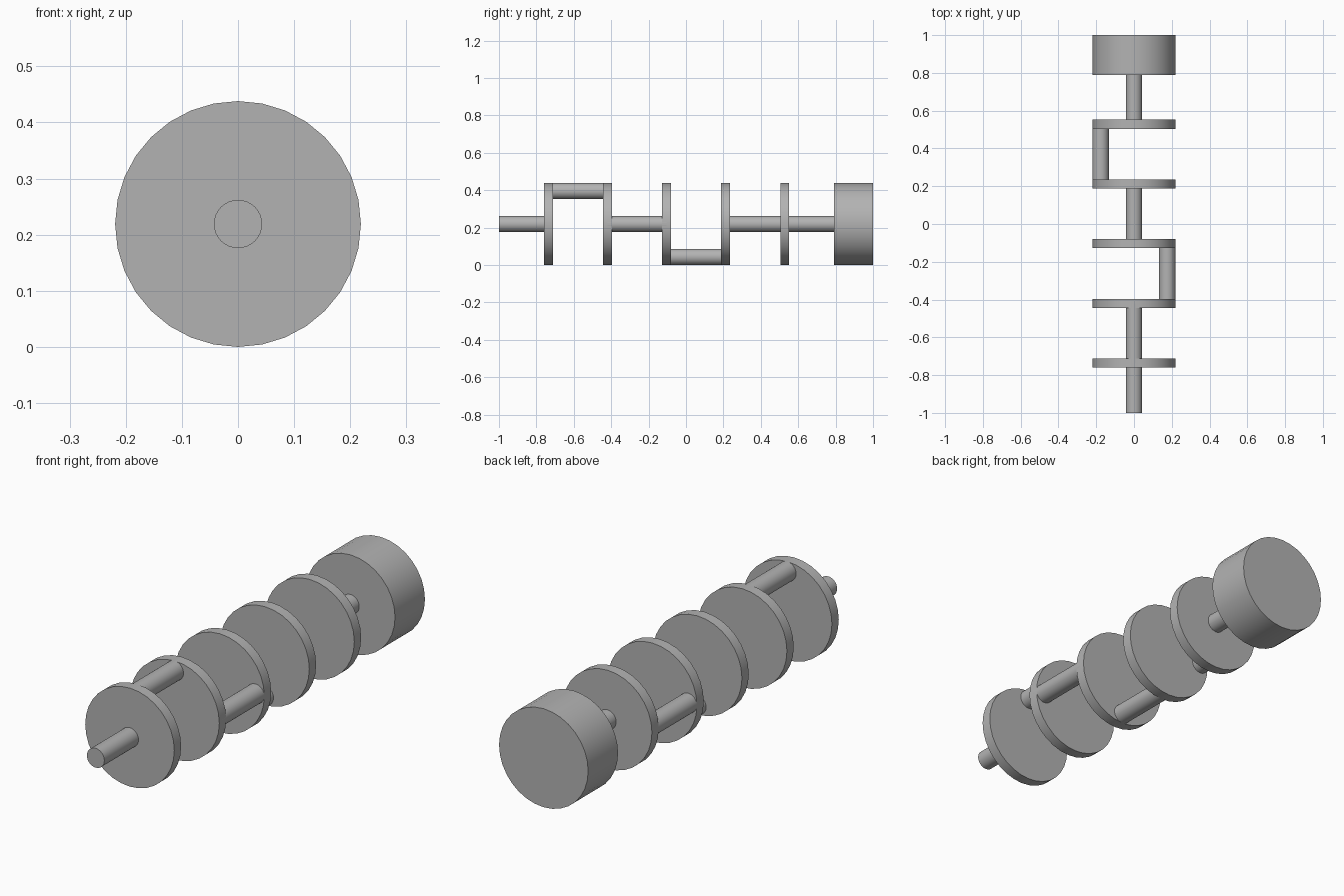
import bpy
from math import radians, sin, cos, pi

cube = bpy.data.objects.get("Cube")
if cube:
    bpy.data.objects.remove(cube, do_unlink=True)

R = 0.219           # web and flywheel radius
SHAFT_R = 0.043     # shaft and pin radius
THROW = R - SHAFT_R # distance of pins from the axis
AXIS_Z = R
WEB = 0.048         # web thickness
PITCH = 0.316       # web spacing
FIRST = -0.76       # front face of the first web

steel = bpy.data.materials.new("steel grey")
steel.use_nodes = True
grey = (0.45, 0.45, 0.45, 1)
steel.diffuse_color = grey
steel.node_tree.nodes["Principled BSDF"].inputs["Base Color"].default_value = grey


def rod(name, radius, y0, y1, x=0, z=0, sides=32):
    """Cylinder along y, offset from the crank axis."""
    bpy.ops.mesh.primitive_cylinder_add(
        vertices=sides, radius=radius, depth=y1 - y0,
        location=(x, (y0 + y1) / 2, AXIS_Z + z), rotation=(pi / 2, 0, 0))
    ob = bpy.context.object
    ob.name = name
    ob.data.materials.append(steel)
    bpy.ops.object.shade_smooth_by_angle(angle=radians(30))
    return ob


# Crank webs
starts = [FIRST + i * PITCH for i in range(5)]
for i, y in enumerate(starts):
    rod(f"crank_web_{i + 1}", R, y, y + WEB)

# Crank pins: top, left, bottom, right, each reaching into its webs
for i, y in enumerate(starts[:-1]):
    a = pi / 2 - i * pi / 2
    rod(f"crank_pin_{i + 1}", SHAFT_R, y + WEB / 2, y + PITCH + WEB / 2,
        THROW * cos(a), THROW * sin(a))

# End shafts and flywheel
rod("front_shaft", SHAFT_R, -1, FIRST + WEB / 2)
rod("rear_shaft", SHAFT_R, starts[-1] + WEB / 2, 0.82)
rod("flywheel", R, 0.79, 1)
